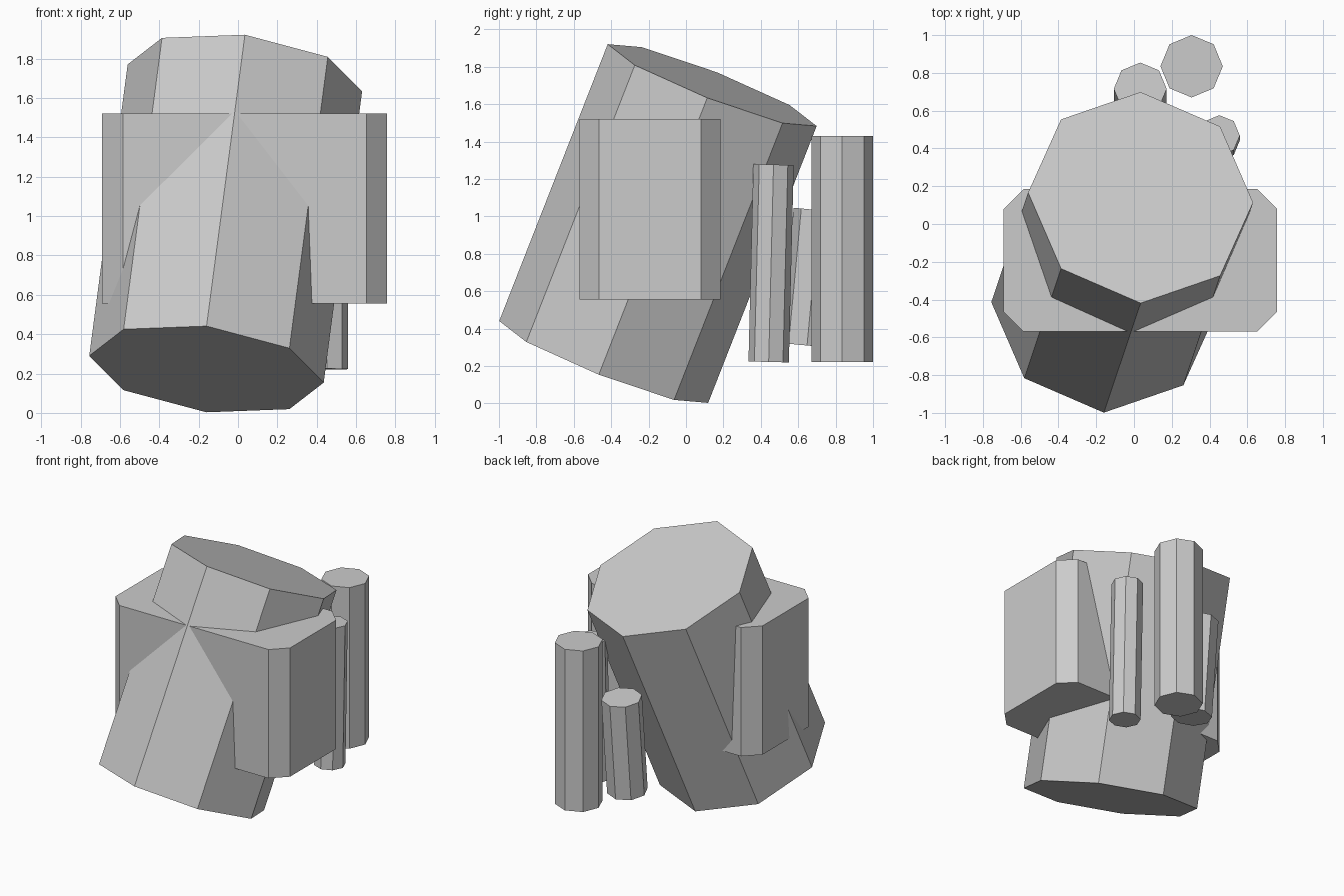
import bpy
import bmesh
import math
from mathutils import Vector

if "Cube" in bpy.data.objects:
    bpy.data.objects.remove(bpy.data.objects["Cube"])

grey = bpy.data.materials.new("plain grey")
grey.diffuse_color = (0.6, 0.6, 0.6, 1)
grey.use_nodes = True
grey.node_tree.nodes["Principled BSDF"].inputs["Base Color"].default_value = grey.diffuse_color


def prism(name, ring, axis):
    """Closed flat-sided prism: a base ring swept along an axis vector."""
    bm = bmesh.new()
    low = [bm.verts.new(p) for p in ring]
    high = [bm.verts.new(p + axis) for p in ring]
    n = len(ring)
    bm.faces.new(low[::-1])
    bm.faces.new(high)
    for i in range(n):
        j = (i + 1) % n
        bm.faces.new((low[i], low[j], high[j], high[i]))
    bmesh.ops.recalc_face_normals(bm, faces=bm.faces)
    mesh = bpy.data.meshes.new(name)
    bm.to_mesh(mesh)
    bm.free()
    mesh.materials.append(grey)
    obj = bpy.data.objects.new(name, mesh)
    bpy.context.collection.objects.link(obj)
    return obj


def octagon_column(name, bottom, top, radius, first):
    """Eight-sided column between two points, one corner pointing along first."""
    bottom, top, first = Vector(bottom), Vector(top), Vector(first)
    axis = top - bottom
    d = axis.normalized()
    u = (first - d * first.dot(d)).normalized() * radius
    v = d.cross(u)
    ring = [bottom + u * math.cos(k * math.pi / 4) + v * math.sin(k * math.pi / 4)
            for k in range(8)]
    return prism(name, ring, axis)


# Large leaning trunk
octagon_column("leaning_trunk", (-0.16, -0.44, 0.222), (0.035, 0.14, 1.702),
               0.6, (0, -0.56, 0.2175))

# Upright block with chamfered vertical corners
x0, x1, y0, y1, c = -0.69, 0.757, -0.57, 0.185, 0.105
outline = [(x0 + c, y0), (x1 - c, y0), (x1, y0 + c), (x1, y1 - c),
           (x1 - c, y1), (x0 + c, y1), (x0, y1 - c), (x0, y0 + c)]
prism("chamfered_block", [Vector((x, y, 0.555)) for x, y in outline],
      Vector((0, 0, 0.965)))

# Three slim columns at the back
octagon_column("tall_column", (0.305, 0.835, 0.223), (0.305, 0.835, 1.43),
               0.165, (0, 1, 0))
octagon_column("short_column", (0.033, 0.647, 0.31), (0.033, 0.715, 1.033),
               0.14, (0, 1, 0))
octagon_column("thin_column", (0.452, 0.442, 0.222), (0.452, 0.468, 1.277),
               0.108, (0, 1, 0))
